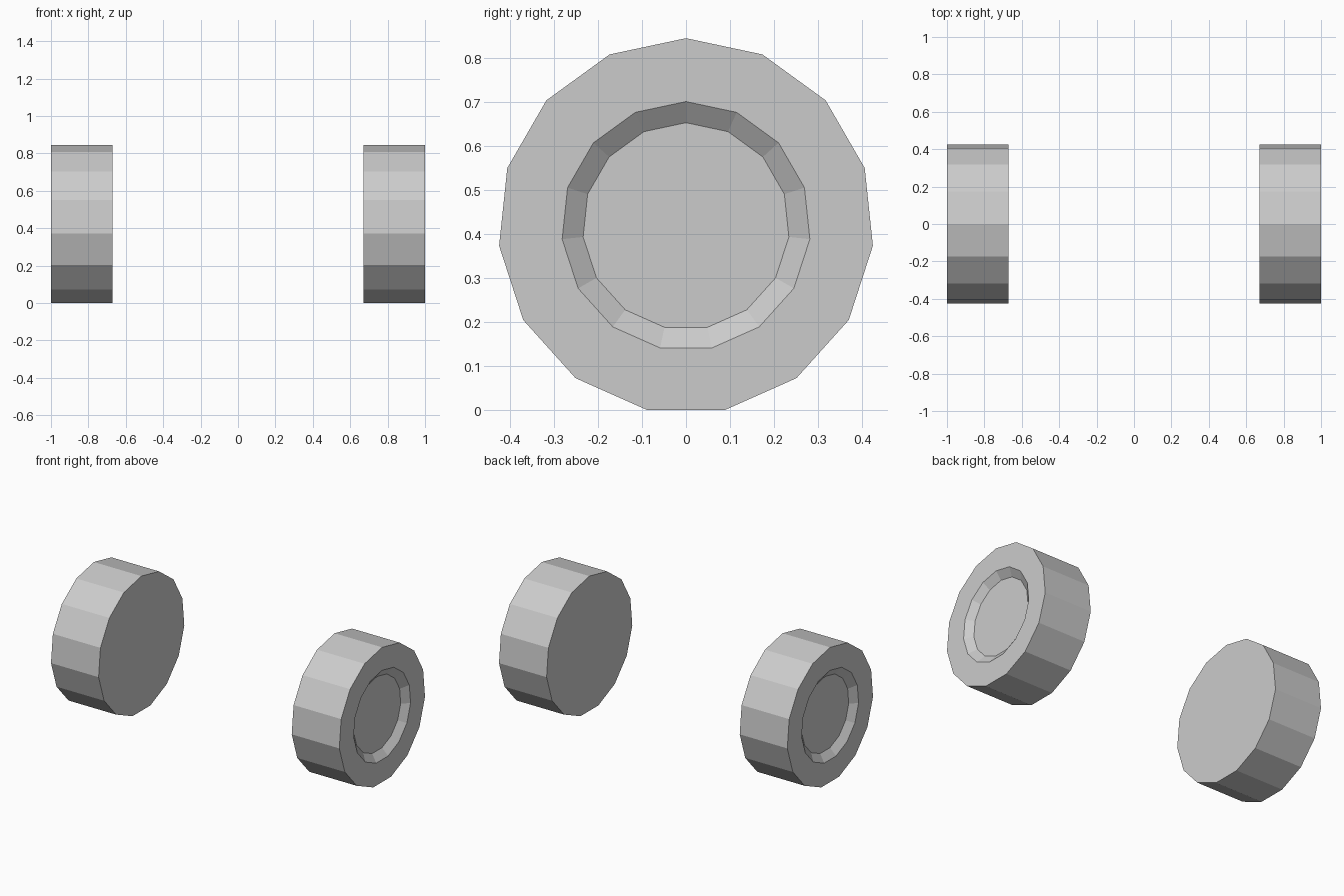
import bpy, bmesh
from math import sin, cos, tau

if "Cube" in bpy.data.objects:
    bpy.data.objects.remove(bpy.data.objects["Cube"])

SIDES = 15
RADIUS = 0.427
CENTRE_Z = RADIUS * cos(tau / (2 * SIDES))  # bottom flat rests on the ground

# (x, radius) from the inboard cap to the recessed hub disc
PROFILE = [(0.67, RADIUS), (1.0, RADIUS), (1.0, 0.283), (0.965, 0.235)]


def wheel(name, side):
    bm = bmesh.new()
    rings = [[bm.verts.new((side * x, r * sin(tau * i / SIDES),
                            CENTRE_Z + r * cos(tau * i / SIDES)))
              for i in range(SIDES)] for x, r in PROFILE]
    # tread, side wall and recess slope
    for a, b in zip(rings, rings[1:]):
        for i in range(SIDES):
            j = (i + 1) % SIDES
            bm.faces.new((a[i], a[j], b[j], b[i]))
    # inboard cap and hub disc
    bm.faces.new(rings[0])
    bm.faces.new(rings[-1])
    bmesh.ops.recalc_face_normals(bm, faces=bm.faces[:])
    mesh = bpy.data.meshes.new(name)
    bm.to_mesh(mesh)
    bm.free()
    bpy.context.collection.objects.link(bpy.data.objects.new(name, mesh))


# mirrored pair, recesses facing outward
wheel("right_wheel", 1)
wheel("left_wheel", -1)
